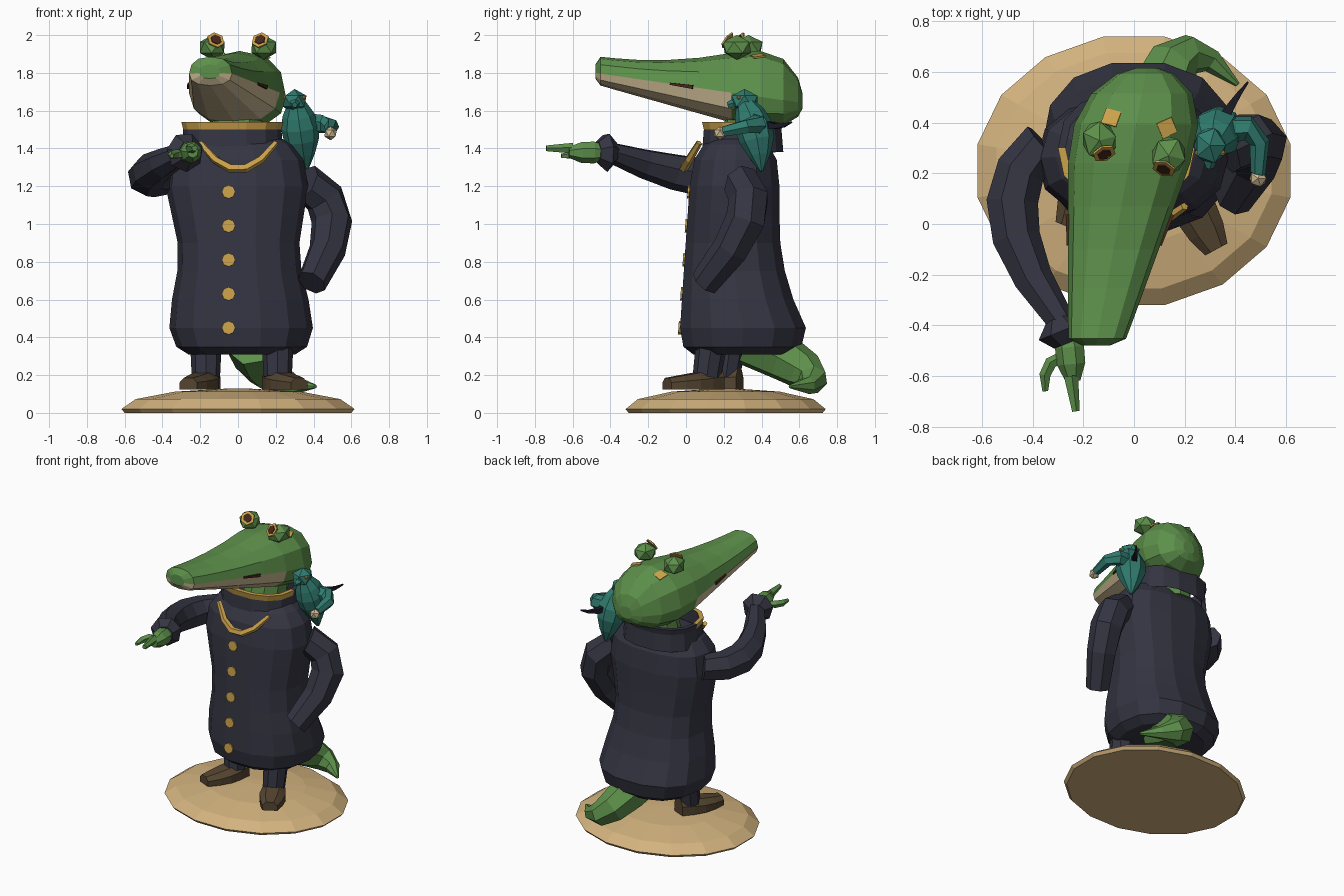
import bpy, bmesh, math
from mathutils import Vector, Matrix

old = bpy.data.objects.get("Cube")
if old:
    bpy.data.objects.remove(old)


def material(name, red, green, blue):
    colour = (red, green, blue, 1)
    mat = bpy.data.materials.new(name)
    mat.use_nodes = True
    mat.diffuse_color = colour
    mat.node_tree.nodes["Principled BSDF"].inputs["Base Color"].default_value = colour
    return mat


GREEN = material("leaf green", .11, .28, .07)
NAVY = material("navy cloth", .035, .035, .055)
GOLD = material("gold", .6, .36, .07)
SAND = material("sand", .65, .45, .21)
CREAM = material("cream", .62, .5, .3)
BROWN = material("brown leather", .09, .06, .03)
TEAL = material("teal", .03, .2, .16)
MAROON = material("dark maroon", .06, .02, .01)
BLACK = material("blue black", .01, .01, .02)


def finish(name, bm, materials, rule=None):
    bmesh.ops.recalc_face_normals(bm, faces=bm.faces)
    if rule:
        for face in bm.faces:
            face.material_index = rule(face.calc_center_median())
    mesh = bpy.data.meshes.new(name)
    bm.to_mesh(mesh)
    bm.free()
    for mat in materials:
        mesh.materials.append(mat)
    obj = bpy.data.objects.new(name, mesh)
    bpy.context.collection.objects.link(obj)
    return obj


def loft(name, rings, materials, rule=None, caps=True):
    """Skin a list of rings that have equal point counts."""
    bm = bmesh.new()
    loops = [[bm.verts.new(point) for point in ring] for ring in rings]
    for lower, upper in zip(loops, loops[1:]):
        for i in range(len(lower)):
            bm.faces.new((lower[i - 1], lower[i], upper[i], upper[i - 1]))
    if caps:
        bm.faces.new(loops[0])
        bm.faces.new(loops[-1])
    return finish(name, bm, materials, rule)


def soft_power(value, power):
    return math.copysign(abs(value) ** power, value)


def oval(z, centre_x, centre_y, half_x, half_y, sides=14, power=.85):
    """Horizontal ring with slightly squared corners."""
    angles = [math.tau * (i + .5) / sides - math.pi / 2 for i in range(sides)]
    return [(centre_x + half_x * soft_power(math.cos(angle), power),
             centre_y + half_y * soft_power(math.sin(angle), power), z) for angle in angles]


def tube(name, start, end, radius, end_radius, mat, via=None, bulge=0, sides=7, steps=5):
    """Limb along a quadratic curve, with an optional swelling halfway."""
    start, end = Vector(start), Vector(end)
    via = Vector(via) if via else (start + end) / 2
    side = (via - start).orthogonal()
    rings = []
    for i in range(steps + 1):
        t = i / steps
        low, high = start.lerp(via, t), via.lerp(end, t)
        along = (high - low).normalized()
        side = (side - along * side.dot(along)).normalized()
        across = along.cross(side)
        size = radius + (end_radius - radius) * t + bulge * math.sin(math.pi * t)
        angles = [math.tau * k / sides for k in range(sides)]
        rings.append([low.lerp(high, t) + size * (side * math.cos(a) + across * math.sin(a)) for a in angles])
    return loft(name, rings, [mat])


def ball(name, location, size, mat, turn=0):
    bm = bmesh.new()
    bmesh.ops.create_icosphere(bm, subdivisions=1, radius=1)
    scale = Matrix.Diagonal((*size, 1))
    bm.transform(Matrix.Translation(location) @ Matrix.Rotation(turn, 4, 'Z') @ scale)
    return finish(name, bm, [mat])


def disc(name, location, radius, depth, axis, mat, sides=8):
    bm = bmesh.new()
    bmesh.ops.create_cone(bm, cap_ends=True, segments=sides, radius1=radius, radius2=radius, depth=depth)
    turn = Vector(axis).to_track_quat('Z', 'Y').to_matrix().to_4x4()
    bm.transform(Matrix.Translation(location) @ turn)
    return finish(name, bm, [mat])


# ground mound: a domed, faceted disc
def mound_ring(z, scale):
    return oval(z, 0, .21, .63 * scale, .54 * scale, sides=16, power=1)


dome = [mound_ring(.02 + .11 * math.sin(.5 * i), math.cos(.5 * i)) for i in range(4)]
loft("ground_mound", [mound_ring(0, .97)] + dome, [SAND])


# long coat: waisted sides, flared back, tucked hem and shoulders
def coat_ring(z, inset=0):
    half = .35 + .03 * math.cos(math.tau * (z - .45) / .8) - inset
    front = .07 * z - .07 + inset
    back = .5 + .47 * max(0, 1 - max(z, .45)) ** 2 - inset
    return oval(z, .03 - .03 * z, (front + back) / 2, half, (back - front) / 2)


body = [coat_ring(.45 + .15 * i) for i in range(6)]
hem = [coat_ring(.31, .08), coat_ring(.35, .025)]
shoulders = [coat_ring(1.34, .015), coat_ring(1.42, .06), coat_ring(1.45, .1)]
coat = loft("coat", hem + body + shoulders, [NAVY])


# standing collar with a gold front rim
def collar_ring(z, grow):
    return oval(z, -.03, .3, .26 + grow, .21 + grow)


outside = [collar_ring(1.38, .01), collar_ring(1.5, 0), collar_ring(1.54, .01)]
inside = [collar_ring(1.54, -.02), collar_ring(1.4, -.02)]
loft("collar", outside + inside, [NAVY, GOLD], lambda c: int(c.z > 1.5 and c.y < .27), caps=False)
tube("neck", (-.02, .33, 1.4), (0, .35, 1.57), .15, .14, GREEN, sides=10, steps=1)


# head: t runs from the snout tip to the back of the skull
def head_shape(t):
    rounding = min(1, .5 + 20 * t) * math.sqrt(1 - max(0, (t - .65) / .35) ** 2)
    centre = Vector((.2 * t - .15, 1.1 * t - .48, 1.8 - .16 * t))
    return centre, rounding * (.11 + .2 * t), rounding * (.09 + .28 * t * t), rounding * (.06 + .15 * t)


def head_ring(t):
    centre, half, rise, drop = head_shape(t)
    ring = []
    for k in range(12):
        angle = math.tau * k / 12
        height = rise if k < 6 else drop
        ring.append(centre + Vector((half * soft_power(math.cos(angle), .8), 0,
                                     height * soft_power(math.sin(angle), .9))))
    return ring


def jaw_rule(c):
    t = (c.y + .48) / 1.1
    return int(t < .6 and c.z < head_shape(t)[0].z - .01)


skull = [head_ring((1 - math.cos(math.pi * i / 10)) / 2) for i in range(10)]
head = loft("head", skull + [head_ring(.996)], [GREEN, CREAM], jaw_rule)

# buttons on the coat front and gold patches on the brow, both set on the surface
bpy.context.view_layer.update()
for i in range(5):
    hit, place, normal, index = coat.ray_cast(Vector((-.05, -2, .45 + .18 * i)), Vector((0, 1, 0)))
    disc(f"button_{i + 1}", place, .036, .018, normal, GOLD)
for side, x, y in (("right", -.09, .42), ("left", .13, .38)):
    hit, place, normal, index = head.ray_cast(Vector((x, y, 3)), Vector((0, 0, -1)))
    disc(f"brow_patch_{side}", place, .045, .009, normal, GOLD, 4)

# gold neck chain
tube("neck_chain", (-.2, .07, 1.43), (.2, .07, 1.43), .017, .017, GOLD, via=(0, -.1, 1.15), bulge=.008, sides=5)

# raised eyes with gold faces and dark pupils; a mouth slit below each
for side, sign in (("right", -1), ("left", 1)):
    eye = Vector((.137 * sign, .3 - .03 * sign, 1.935))
    ball(f"eye_{side}", eye, (.075, .085, .066), GREEN, -.25 * sign)
    front = Vector((-.3 * sign, -.8, .6)).normalized()
    spot = eye + front * .066
    disc(f"eye_gold_{side}", spot, .048, .009, front, GOLD, 6)
    disc(f"pupil_{side}", spot + front * .005, .03, .009, front, MAROON, 6)
    ends = []
    for t in (.36, .47):
        centre, half, rise, drop = head_shape(t)
        ends.append(centre + Vector((half * sign, 0, 0)))
    tube(f"mouth_slit_{side}", *ends, .008, .014, MAROON, sides=4, steps=1)

# pointing arm
tube("right_sleeve", (-.36, .32, 1.25), (-.28, -.4, 1.38), .09, .055, NAVY, via=(-.64, .07, 1.21), bulge=.03)
tube("right_cuff", (-.3, -.37, 1.38), (-.26, -.47, 1.38), .05, .06, NAVY, bulge=.05, steps=2)
tube("right_hand", (-.26, -.42, 1.38), (-.24, -.62, 1.38), .035, .03, GREEN, bulge=.03, steps=3)
tube("pointing_finger", (-.25, -.6, 1.4), (-.23, -.74, 1.4), .03, .016, GREEN, sides=5, steps=2)
tube("right_thumb", (-.28, -.52, 1.37), (-.35, -.66, 1.36), .02, .012, GREEN, via=(-.37, -.55, 1.37), bulge=.01,
     sides=5, steps=3)

# arm tucked at the side
tube("left_sleeve", (.36, .29, 1.22), (.39, .1, .69), .1, .08, NAVY, via=(.62, .44, 1.08), bulge=.02, steps=4)


# legs and shoes: each shoe ring runs from heel to toe
def shoe(name, place):
    rings = []
    for i in range(5):
        t = i / 4
        wide = .05 + .035 * math.sin(math.pi * t)
        top = .11 - .05 * t
        outline = [(-wide, 0), (-wide, top * .6), (-wide / 2, top), (wide / 2, top), (wide, top * .6), (wide, 0)]
        rings.append([place @ Vector((x, .08 - .32 * t, z)) for x, z in outline])
    loft(name, rings, [BROWN])


for side, x, y, turn in (("right", -.17, .21, -.4), ("left", .21, .11, .5)):
    tube(f"leg_{side}", (x, y, .19), (x, y + .03, .4), .075, .085, NAVY, sides=8, steps=1)
    shoe(f"shoe_{side}", Matrix.Translation((x, y, .125)) @ Matrix.Rotation(turn, 4, 'Z'))

# tail curling round to the side
tube("tail", (.07, .34, .38), (.41, .55, .14), .14, .01, GREEN, via=(.13, .87, .13), bulge=.02)

# small bird on the shoulder
tube("bird_body", (.36, .4, 1.28), (.31, .31, 1.64), .01, .05, TEAL, via=(.33, .38, 1.5), bulge=.07, sides=8)
ball("bird_head", (.3, .31, 1.65), (.07, .08, .065), TEAL)
tube("bird_beak", (.3, .27, 1.64), (.3, .22, 1.63), .035, .015, TEAL, sides=5, steps=1)
for x in (.25, .35):
    ball("bird_eye", (x, .28, 1.67), (.012, .012, .012), GOLD)
tube("bird_left_wing", (.35, .37, 1.53), (.49, .2, 1.49), .06, .03, TEAL, via=(.54, .43, 1.54), sides=6, steps=3)
ball("bird_left_hand", (.49, .18, 1.48), (.037, .037, .037), CREAM)
tube("bird_sash_tail", (.35, .41, 1.53), (.45, .56, 1.54), .03, .005, BLACK, via=(.4, .5, 1.5), sides=4, steps=3)
